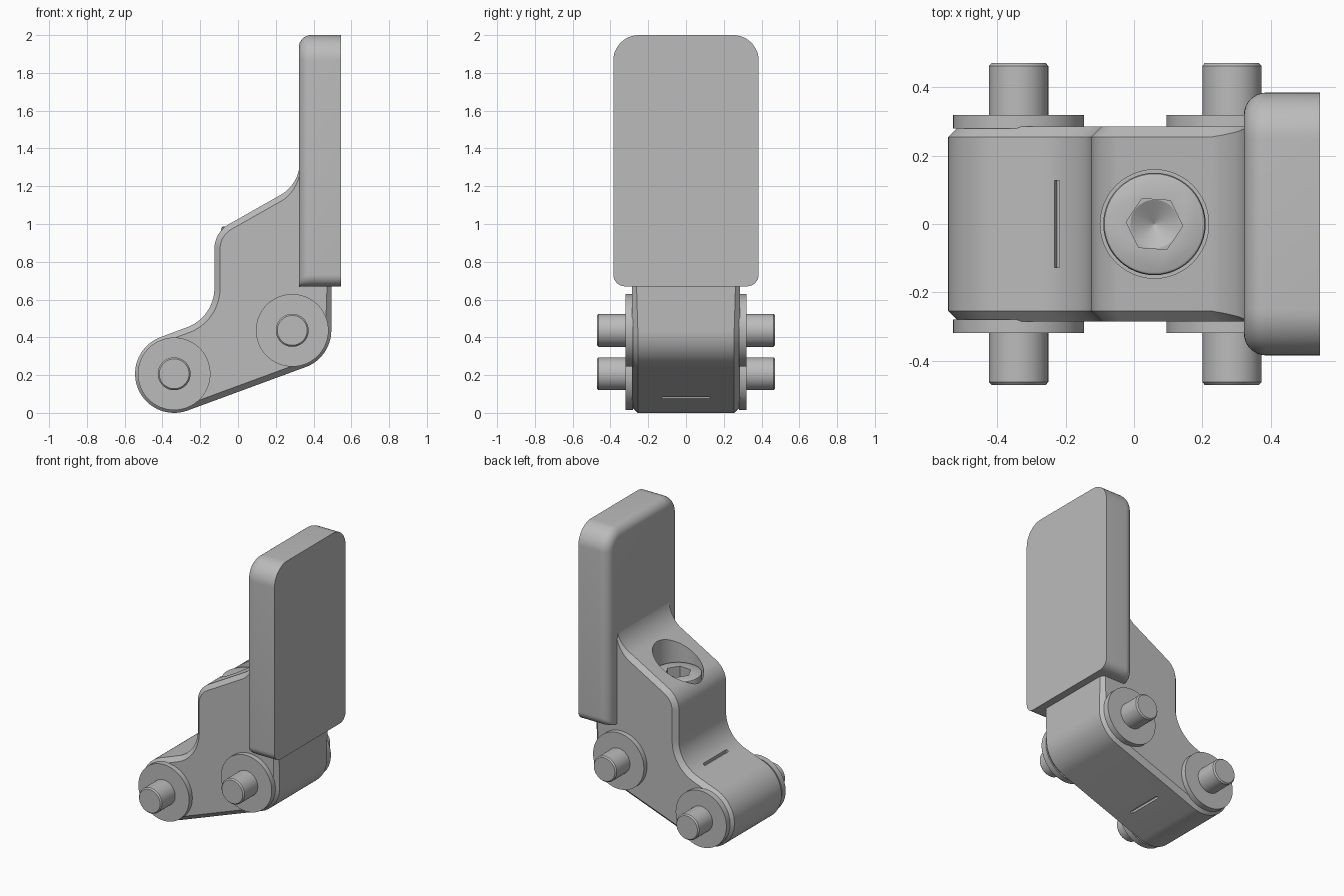
import bpy, bmesh, math
from mathutils import Vector, Matrix

cube = bpy.data.objects.get("Cube")
if cube:
    bpy.data.objects.remove(cube, do_unlink=True)

grey = bpy.data.materials.new("plain_grey")
grey.use_nodes = True
colour = (0.5, 0.5, 0.5, 1)
grey.diffuse_color = colour
grey.node_tree.nodes["Principled BSDF"].inputs["Base Color"].default_value = colour


def loft(name, rings):
    """Skin a list of equal-length point rings and cap both ends."""
    bm = bmesh.new()
    rows = [[bm.verts.new(p) for p in ring] for ring in rings]
    n = len(rows[0])
    for a, b in zip(rows, rows[1:]):
        for i in range(n):
            j = (i + 1) % n
            bm.faces.new((a[i], a[j], b[j], b[i]))
    bm.faces.new(rows[0])
    bm.faces.new(rows[-1])
    bmesh.ops.recalc_face_normals(bm, faces=bm.faces)
    mesh = bpy.data.meshes.new(name)
    bm.to_mesh(mesh)
    bm.free()
    mesh.materials.append(grey)
    obj = bpy.data.objects.new(name, mesh)
    bpy.context.collection.objects.link(obj)
    return obj


def arc(cx, cy, r, start, end, n=16):
    angles = [math.radians(start + (end - start) * i / n) for i in range(n + 1)]
    return [(cx + r * math.cos(a), cy + r * math.sin(a)) for a in angles]


def turned(name, centre, axis, steps, sides=48, phase=0):
    """Round part: steps are (radius, distance along the axis)."""
    rings = []
    for r, h in steps:
        pts = arc(0, 0, r, phase, phase + 360, sides)[:-1]
        if axis == 'Y':
            rings.append([(centre[0] + u, h, centre[1] + v) for u, v in pts])
        else:
            rings.append([(centre[0] + u, centre[1] + v, h) for u, v in pts])
    return loft(name, rings)


def cut(obj, cutter):
    cutter.hide_render = True
    mod = obj.modifiers.new("cut", 'BOOLEAN')
    mod.operation = 'DIFFERENCE'
    mod.solver = 'EXACT'
    mod.object = cutter
    bpy.context.view_layer.objects.active = obj
    bpy.ops.object.modifier_apply(modifier=mod.name)
    bpy.data.objects.remove(cutter, do_unlink=True)


def smooth(obj):
    bpy.ops.object.select_all(action='DESELECT')
    obj.select_set(True)
    bpy.context.view_layer.objects.active = obj
    bpy.ops.object.shade_smooth_by_angle(angle=math.radians(30))


# Bracket body: side profile with chamfers that fade out towards the plate
LOW, HIGH = (-0.338, 0.207), (0.287, 0.437)
HALF, CHAMFER, TILT = 0.285, 0.03, 20
lower = arc(*LOW, 0.207, 90 + TILT, 270 + TILT, 32) + arc(*HIGH, 0.207, 270 + TILT, 360)
inside = [(0.494, 1.4), (0.4, 1.4)]
blend = arc(0.127, 1.328, 0.2, 0, -60)
shoulder = arc(0.025, 0.868, 0.15, 120, 180) + arc(-0.345, 0.66, 0.22, 0, -70)
profile = lower + inside + blend + shoulder
fade = [1] * len(lower) + [0.05] * 2
fade += [max(0.05, i / (len(blend) - 1)) for i in range(len(blend))] + [1] * len(shoulder)

inset = []
for i, p in enumerate(profile):
    p = Vector(p)
    before = (p - Vector(profile[i - 1])).normalized()
    after = (Vector(profile[(i + 1) % len(profile)]) - p).normalized()
    t = (before + after).normalized()
    inset.append(p + Vector((-t.y, t.x)) * CHAMFER * fade[i])


def body_side(s):
    face = [(p.x, s * HALF, p.y) for p in inset]
    edge = [(p[0], s * (HALF - CHAMFER * f), p[1]) for p, f in zip(profile, fade)]
    return face, edge


front_face, front_edge = body_side(-1)
back_face, back_edge = body_side(1)
body = loft("bracket_body", [front_face, front_edge, back_edge, back_face])

# Screw recess and the two narrow slots
SCREW = (0.06, 0)
cut(body, turned("recess_cutter", SCREW, 'Z', [(0.159, 0.84), (0.159, 1.4)]))
for x, z in ((-0.225, 0.475), (-0.084, 0.08)):
    box = [[(u, v, h) for u, v in ((-.009, -.127), (.009, -.127), (.009, .127), (-.009, .127))]
           for h in (-0.025, 0.025)]
    slot = loft("slot_cutter", box)
    slot.data.transform(Matrix.Translation((x, 0, z)) @ Matrix.Rotation(math.radians(-TILT), 4, 'Y'))
    cut(body, slot)
smooth(body)

# Socket head screw
screw = turned("screw_head", SCREW, 'Z',
               [(0.15, 0.83), (0.15, 0.973), (0.147, 0.982), (0.14, 0.986)])
cut(screw, turned("hex_cutter", SCREW, 'Z', [(0.083, 0.91), (0.083, 1.1)], 6, -4))
cut(screw, turned("drill_cutter", SCREW, 'Z', [(0.001, 0.868), (0.071, 0.91), (0.071, 0.92)]))
smooth(screw)


# Upright plate: rounded outline, filleted on the inner face except at the bottom
def plate_ring(x, d):
    w, top, low = 0.385 - d, 2 - d, 0.67
    r, s = 0.135 - d, 0.062 - d * 0.6
    pts = arc(w - r, top - r, r, 0, 90, 12) + arc(r - w, top - r, r, 90, 180, 12)
    pts += arc(s - w, low + s, s, 180, 270, 8) + arc(w - s, low + s, s, 270, 360, 8)
    return [(x, y, z) for y, z in pts]


FILLET, INNER = 0.065, 0.322
rings = [plate_ring(0.545, 0)]
for i in range(9):
    a = math.radians(90 * i / 8)
    rings.append(plate_ring(INNER + FILLET * (1 - math.sin(a)), FILLET * (1 - math.cos(a))))
smooth(loft("upright_plate", rings))

# Washers and pins on both sides
for place, centre in (("lower", LOW), ("upper", HIGH)):
    for side, s in (("front", -1), ("back", 1)):
        smooth(turned(f"{place}_{side}_washer", centre, 'Y',
                      [(0.192, s * 0.28), (0.192, s * 0.32)], 64))
        smooth(turned(f"{place}_{side}_pin", centre, 'Y',
                      [(0.087, s * 0.3), (0.087, s * 0.463), (0.079, s * 0.472)]))
